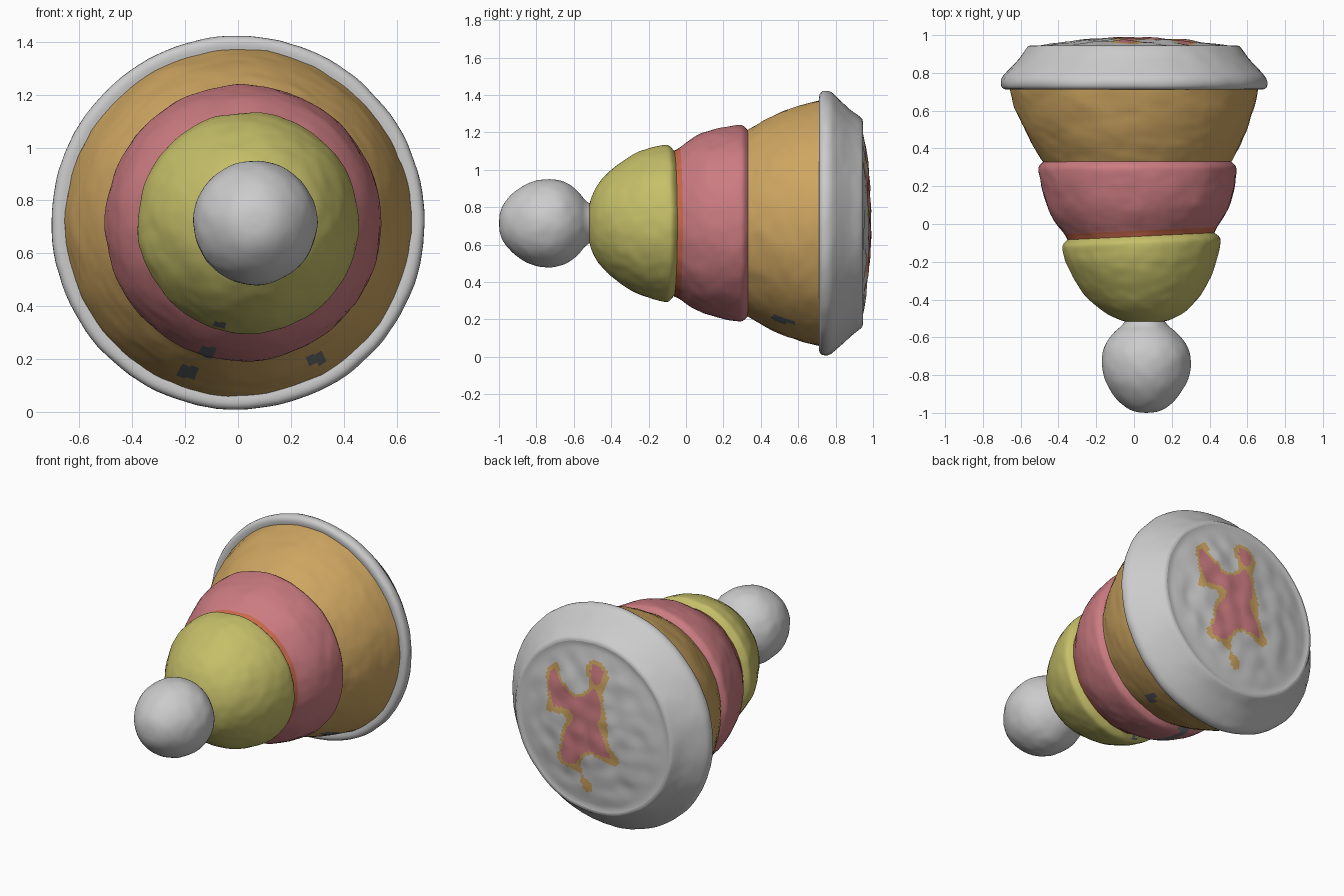
import bpy, bmesh, math
from mathutils import Vector, noise

if "Cube" in bpy.data.objects:
    bpy.data.objects.remove(bpy.data.objects["Cube"])

SEG = 112
CZ = 0.715


def material(name, rgb):
    m = bpy.data.materials.new(name)
    m.diffuse_color = (*rgb, 1)
    m.use_nodes = True
    m.node_tree.nodes["Principled BSDF"].inputs["Base Color"].default_value = m.diffuse_color
    return m


GREEN = material("olive_green", (0.56, 0.52, 0.14))
PINK = material("pink", (0.60, 0.20, 0.22))
ORANGE = material("orange", (0.62, 0.38, 0.12))
RED = material("groove_red", (0.58, 0.14, 0.07))
GREY = material("grey", (0.8, 0.8, 0.8))
DARK = material("dark_spot", (0.16, 0.17, 0.18))


def axis_x(y):
    # the stack drifts sideways towards the small end
    return 0.065 * min(1, max(0, (0.7 - y) / 1.4))


def tilt(y):
    return 0.05 * max(0, 1 - abs(y + 0.08) / 0.42)


def refine(points, step=0.016):
    # Catmull-Rom interpolation of (y, radius) pairs
    p = [Vector(q) for q in points]
    p = [2 * p[0] - p[1]] + p + [2 * p[-1] - p[-2]]
    out = [p[1]]
    for a, b, c, d in zip(p, p[1:], p[2:], p[3:]):
        n = max(1, math.ceil((c - b).length / step))
        for i in range(1, n + 1):
            t = i / n
            out.append(0.5 * (2 * b + (c - a) * t + (2 * a - 5 * b + 4 * c - d) * t * t
                              + (3 * b - a - 3 * c + d) * t ** 3))
    return out


def lathe(name, points, mats=(), paint=None, rough=0.006, smooth=True):
    bm = bmesh.new()
    rings = []
    for y, r in (refine(points) if smooth else [Vector(q) for q in points]):
        if r < 0.002:
            rings.append([bm.verts.new((axis_x(y), y, CZ))])
            continue
        ring = []
        for i in range(SEG):
            a = 2 * math.pi * i / SEG
            c, s = math.cos(a), math.sin(a)
            p = Vector((r * c, y, r * s))
            bump = rough * noise.noise(p * 7) + rough * 0.6 * noise.noise(p * 18)
            rr = r + bump * min(1, r / 0.15)
            ring.append(bm.verts.new((axis_x(y) + rr * c, y + tilt(y) * rr * c, CZ + rr * s)))
        rings.append(ring)
    for a, b in zip(rings, rings[1:]):
        for i in range(SEG):
            j = (i + 1) % SEG
            if len(a) == 1:
                f = (a[0], b[j], b[i])
            elif len(b) == 1:
                f = (a[i], a[j], b[0])
            else:
                f = (a[i], a[j], b[j], b[i])
            bm.faces.new(f)
    bmesh.ops.recalc_face_normals(bm, faces=bm.faces)
    if sum(f.normal.dot(f.calc_center_median() - Vector((axis_x(f.calc_center_median().y),
           f.calc_center_median().y, CZ))) for f in bm.faces) < 0 and paint is not back_paint:
        bmesh.ops.reverse_faces(bm, faces=bm.faces)
    if paint is back_paint and sum(f.normal.y for f in bm.faces) < 0:
        bmesh.ops.reverse_faces(bm, faces=bm.faces)
    if paint:
        for f in bm.faces:
            f.material_index = paint(f.calc_center_median())
    me = bpy.data.meshes.new(name)
    bm.to_mesh(me)
    bm.free()
    for m in mats:
        me.materials.append(m)
    me.shade_smooth()
    ob = bpy.data.objects.new(name, me)
    bpy.context.collection.objects.link(ob)
    return ob


SPOTS = [(-0.19, 0.15, 0.04), (0.30, 0.20, 0.035), (-0.11, 0.225, 0.035), (-0.07, 0.33, 0.02)]


def spot(p):
    return p.y < 0.7 and any(((p.x - x) / r) ** 2 + ((p.z - z) / (r * 0.6)) ** 2 < 1
                             for x, z, r in SPOTS)


def with_spots(p):
    return 1 if spot(p) else 0


def pink_paint(p):
    y = p.y - tilt(p.y) * p.x
    return 1 if spot(p) else 2 if y < -0.035 else 0


def back_paint(p):
    # blotchy pink centre fading through orange to grey
    d = math.hypot(p.x - 0.03, (p.z - CZ - 0.03) * 0.75)
    v = d + 0.28 * noise.noise(Vector((p.x * 5, 3.1, p.z * 5)))
    return 1 if v < 0.16 else 2 if v < 0.21 else 0


# small ball at the front
lathe("front_ball", [(-1.0, 0), (-0.993, 0.06), (-0.965, 0.116), (-0.90, 0.179), (-0.82, 0.222),
                     (-0.73, 0.235), (-0.65, 0.219), (-0.58, 0.171), (-0.54, 0.125),
                     (-0.515, 0.107)], [GREY], rough=0.004)
# domed, pink and orange tiers
lathe("green_dome", [(-0.515, 0.107), (-0.505, 0.14), (-0.47, 0.208), (-0.40, 0.285),
                     (-0.30, 0.354), (-0.20, 0.398), (-0.13, 0.416), (-0.095, 0.417),
                     (-0.075, 0.40), (-0.065, 0.388)], [GREEN, DARK], with_spots)
lathe("pink_band", [(-0.065, 0.388), (-0.035, 0.405), (0.03, 0.45), (0.10, 0.485), (0.19, 0.51),
                    (0.26, 0.521), (0.30, 0.521), (0.32, 0.507), (0.33, 0.497)],
      [PINK, DARK, RED], pink_paint)
lathe("orange_band", [(0.33, 0.497), (0.36, 0.515), (0.43, 0.555), (0.52, 0.597), (0.61, 0.63),
                      (0.68, 0.648), (0.715, 0.655)], [ORANGE, DARK], with_spots)
# flared grey base rim and its bulging rear face
lathe("base_rim", [(0.715, 0.652), (0.712, 0.68), (0.722, 0.70), (0.745, 0.707), (0.775, 0.70),
                   (0.82, 0.662), (0.88, 0.607), (0.925, 0.572), (0.942, 0.557),
                   (0.946, 0.54)], [GREY], rough=0.004)
lathe("rear_face", [(0.946, 0.54), (0.943, 0.51), (0.953, 0.44), (0.966, 0.34), (0.978, 0.22),
                    (0.987, 0.10), (0.99, 0.0)], [GREY, PINK, ORANGE], back_paint, rough=0.004)
# lumpy relief on the rear face
for v in bpy.data.objects["rear_face"].data.vertices:
    d = math.hypot(v.co.x, v.co.z - CZ)
    v.co.y += 0.012 * noise.noise(Vector((v.co.x * 9, 0, v.co.z * 9))) * min(1, max(0, (0.52 - d) * 8))
